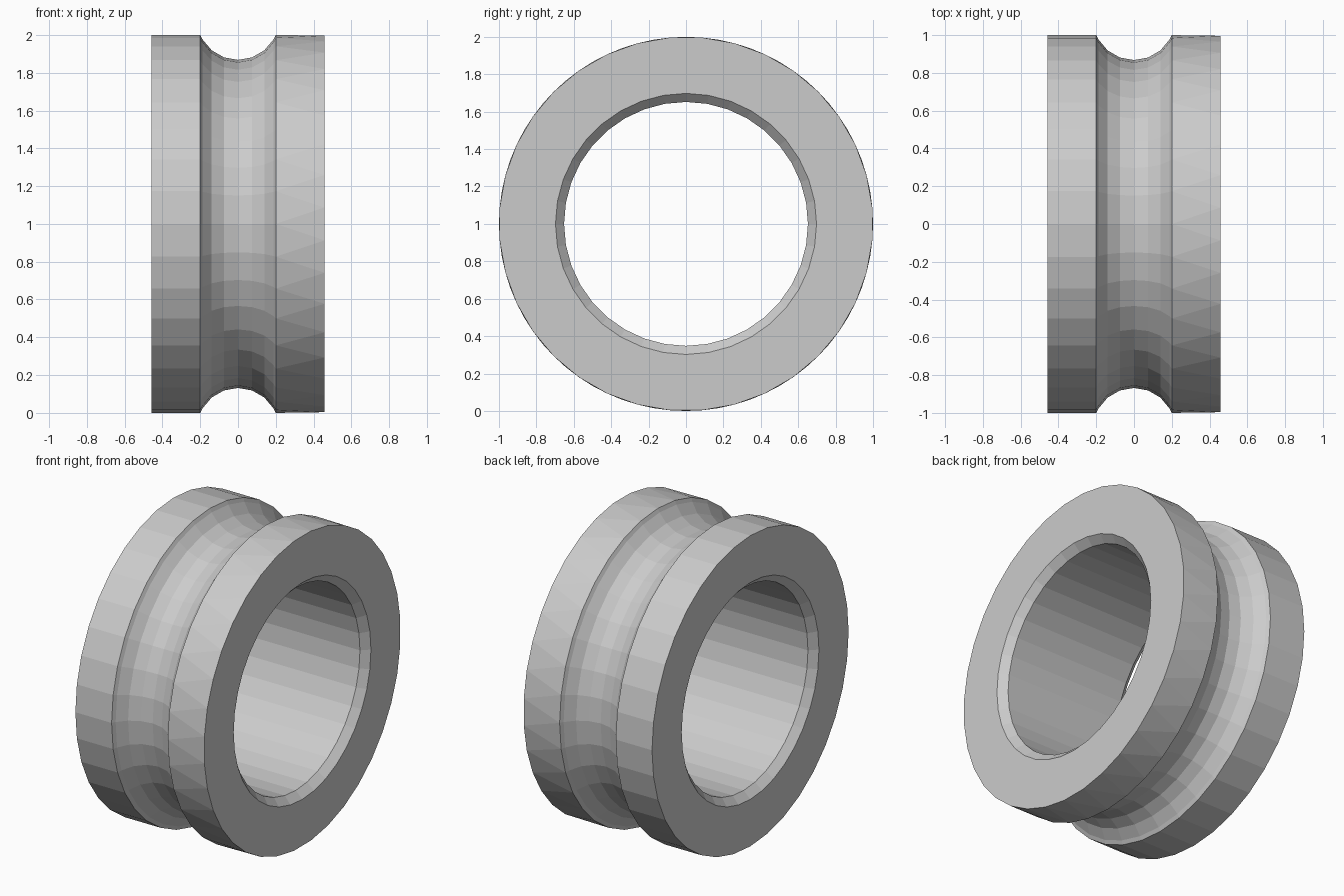
import bpy, bmesh
from math import sin, cos, radians, pi

cube = bpy.data.objects.get("Cube")
if cube:
    bpy.data.objects.remove(cube, do_unlink=True)

SEGMENTS = 36
HALF_WIDTH = 0.458
GROOVE_HALF = 0.2
GROOVE_RADIUS = 0.217
GROOVE_CENTRE = 1.085
BORE = 0.652
CHAMFER = 0.046

# Flat grey
grey = bpy.data.materials.new("grey")
grey.use_nodes = True
grey.diffuse_color = (0.6, 0.6, 0.6, 1)
grey.node_tree.nodes["Principled BSDF"].inputs["Base Color"].default_value = (0.6, 0.6, 0.6, 1)

# Closed cross-section as (x, radius, twist in steps):
# left rim, round groove, right rim, then back through the chamfered bore
profile = [(-HALF_WIDTH, 1, 0), (-GROOVE_HALF, 1, 0)]
for degrees in range(-60, 61, 20):
    a = radians(degrees)
    profile.append((GROOVE_RADIUS * sin(a), GROOVE_CENTRE - GROOVE_RADIUS * cos(a), 0))
profile += [(GROOVE_HALF, 1, 0), (HALF_WIDTH, 1, 0.5)]
profile += [(HALF_WIDTH, BORE + CHAMFER, 0), (HALF_WIDTH - CHAMFER, BORE, 0)]
profile += [(CHAMFER - HALF_WIDTH, BORE, 0), (-HALF_WIDTH, BORE + CHAMFER, 0)]

# Sweep the section around the x axis
bm = bmesh.new()
rings = []
for x, radius, twist in profile:
    angles = [2 * pi * (i + twist) / SEGMENTS for i in range(SEGMENTS)]
    rings.append([bm.verts.new((x, radius * cos(a), 1 + radius * sin(a))) for a in angles])

for k, ring in enumerate(rings):
    n = (k + 1) % len(rings)
    for i in range(SEGMENTS):
        j = (i + 1) % SEGMENTS
        a, b, c, d = ring[i], ring[j], rings[n][j], rings[n][i]
        if profile[n][2] > profile[k][2]:
            # Zigzag triangles on the right rim
            bm.faces.new((a, b, d))
            bm.faces.new((b, c, d))
        else:
            bm.faces.new((a, b, c, d))

bmesh.ops.recalc_face_normals(bm, faces=bm.faces)
mesh = bpy.data.meshes.new("grooved_ring")
bm.to_mesh(mesh)
bm.free()
mesh.materials.append(grey)
ring_object = bpy.data.objects.new("grooved_ring", mesh)
bpy.context.collection.objects.link(ring_object)
